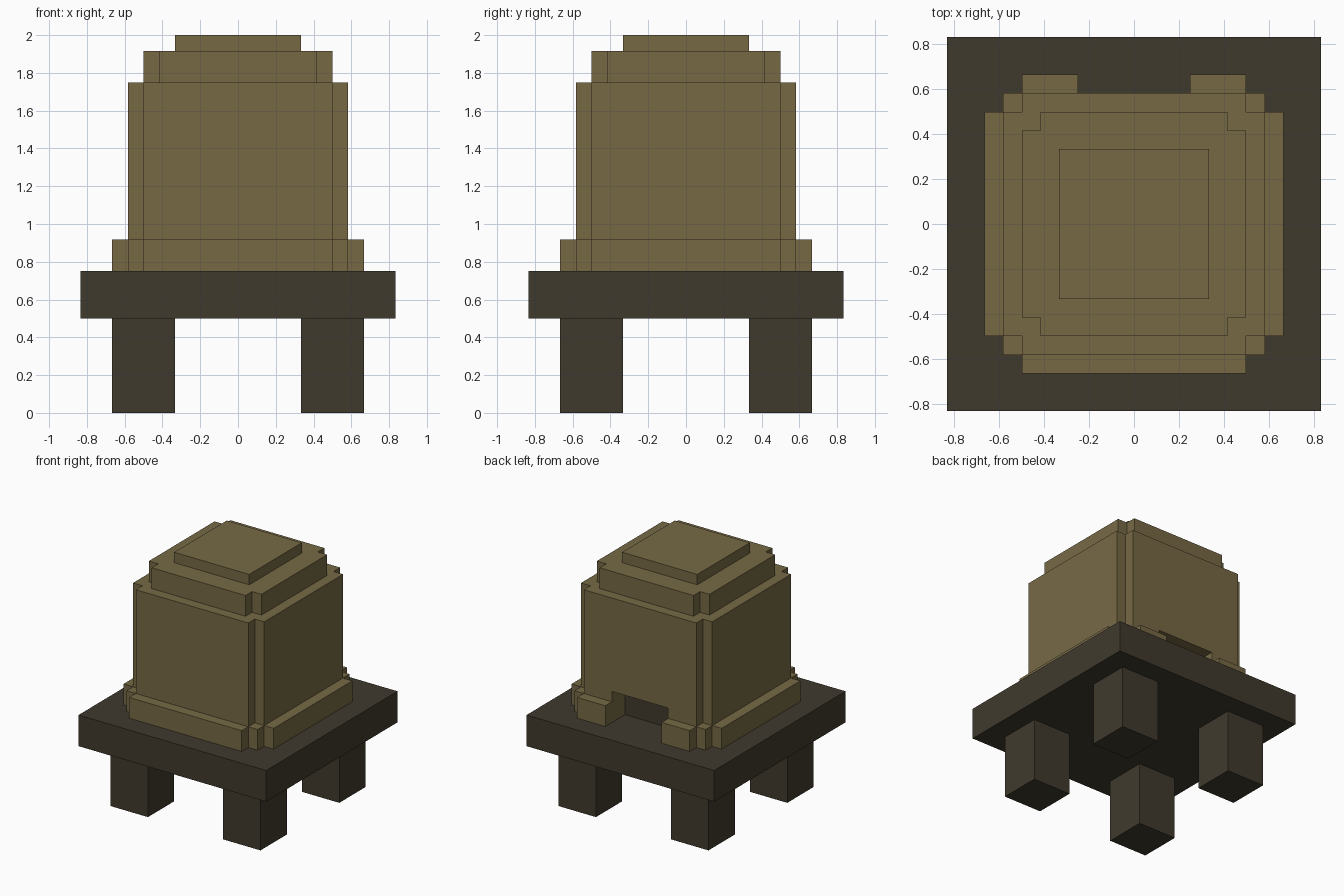
import bpy
import bmesh
from mathutils import Matrix, Vector

cube = bpy.data.objects.get("Cube")
if cube:
    bpy.data.objects.remove(cube, do_unlink=True)

U = 1 / 12  # one block step


def material(name, color):
    m = bpy.data.materials.new(name)
    m.use_nodes = True
    m.diffuse_color = (*color, 1)
    m.node_tree.nodes["Principled BSDF"].inputs["Base Color"].default_value = (*color, 1)
    return m


straw = material("straw", (0.184, 0.141, 0.060))
dark_wood = material("dark wood", (0.051, 0.042, 0.027))


def finish(name, bm, *mats):
    bmesh.ops.recalc_face_normals(bm, faces=bm.faces)
    me = bpy.data.meshes.new(name)
    bm.to_mesh(me)
    bm.free()
    for m in mats:
        me.materials.append(m)
    ob = bpy.data.objects.new(name, me)
    bpy.context.collection.objects.link(ob)
    return ob


def boxes(name, mat, *spans):
    """One object made of boxes, each (x0, x1, y0, y1, z0, z1) in block steps."""
    bm = bmesh.new()
    for x0, x1, y0, y1, z0, z1 in spans:
        centre = Vector((x0 + x1, y0 + y1, z0 + z1)) * U / 2
        size = Vector((x1 - x0, y1 - y0, z1 - z0)) * U
        bmesh.ops.create_cube(bm, size=1, matrix=Matrix.Translation(centre) @ Matrix.Diagonal(size).to_4x4())
    return finish(name, bm, mat)


def notched_block(name, half, z0, z1, *mats):
    """Square block with one step cut out of each upright corner."""
    a, b = half, half - 1
    quarter = [(a, -b), (a, b), (b, b)]
    outline = []
    for _ in range(4):
        outline += quarter
        quarter = [(-y, x) for x, y in quarter]
    bm = bmesh.new()
    face = bm.faces.new([bm.verts.new((x * U, y * U, z0 * U)) for x, y in outline])
    top = bmesh.ops.extrude_face_region(bm, geom=[face])["geom"]
    bmesh.ops.translate(bm, vec=(0, 0, (z1 - z0) * U), verts=[v for v in top if isinstance(v, bmesh.types.BMVert)])
    return finish(name, bm, *mats)


# Stand: four legs and a slab
for side, sx in (("right", -6), ("left", 6)):
    for end, sy in (("front", -6), ("back", 6)):
        boxes(f"{end}_{side}_leg", dark_wood, (sx - 2, sx + 2, sy - 2, sy + 2, 0, 6))
boxes("stand_top", dark_wood, (-10, 10, -10, 10, 6, 9))

# Stepped dome
body = notched_block("hive_body", 7, 9, 21, straw, dark_wood)
notched_block("upper_tier", 6, 21, 23, straw)
boxes("cap", straw, (-4, 4, -4, 4, 23, 24))

# Rim round the foot, open at the back for the entrance
rim = [(-6, 6, -8, -7, 9, 11), (-6, -3, 7, 8, 9, 11), (3, 6, 7, 8, 9, 11)]
for s in (-7.5, 7.5):
    rim.append((s - 0.5, s + 0.5, -6, 6, 9, 11))
    for t in (-6.5, 6.5):
        c = s * 6.5 / 7.5
        rim.append((c - 0.5, c + 0.5, t - 0.5, t + 0.5, 9, 11))
boxes("foot_rim", straw, *rim)

# Entrance recess cut into the back, with a dark inner wall
cutter = boxes("entrance_cutter", straw, (-3, 3, 5, 9, 8, 12))
cutter.hide_render = True
mod = body.modifiers.new("entrance", "BOOLEAN")
mod.operation = "DIFFERENCE"
mod.solver = "EXACT"
mod.object = cutter
bpy.context.view_layer.update()
carved = bpy.data.meshes.new_from_object(body.evaluated_get(bpy.context.evaluated_depsgraph_get()))
body.modifiers.clear()
body.data = carved
bpy.data.objects.remove(cutter, do_unlink=True)
for p in carved.polygons:
    inner = p.normal.y > 0.9 and abs(p.center.y - 5 * U) < 0.01
    p.material_index = 1 if inner else 0
